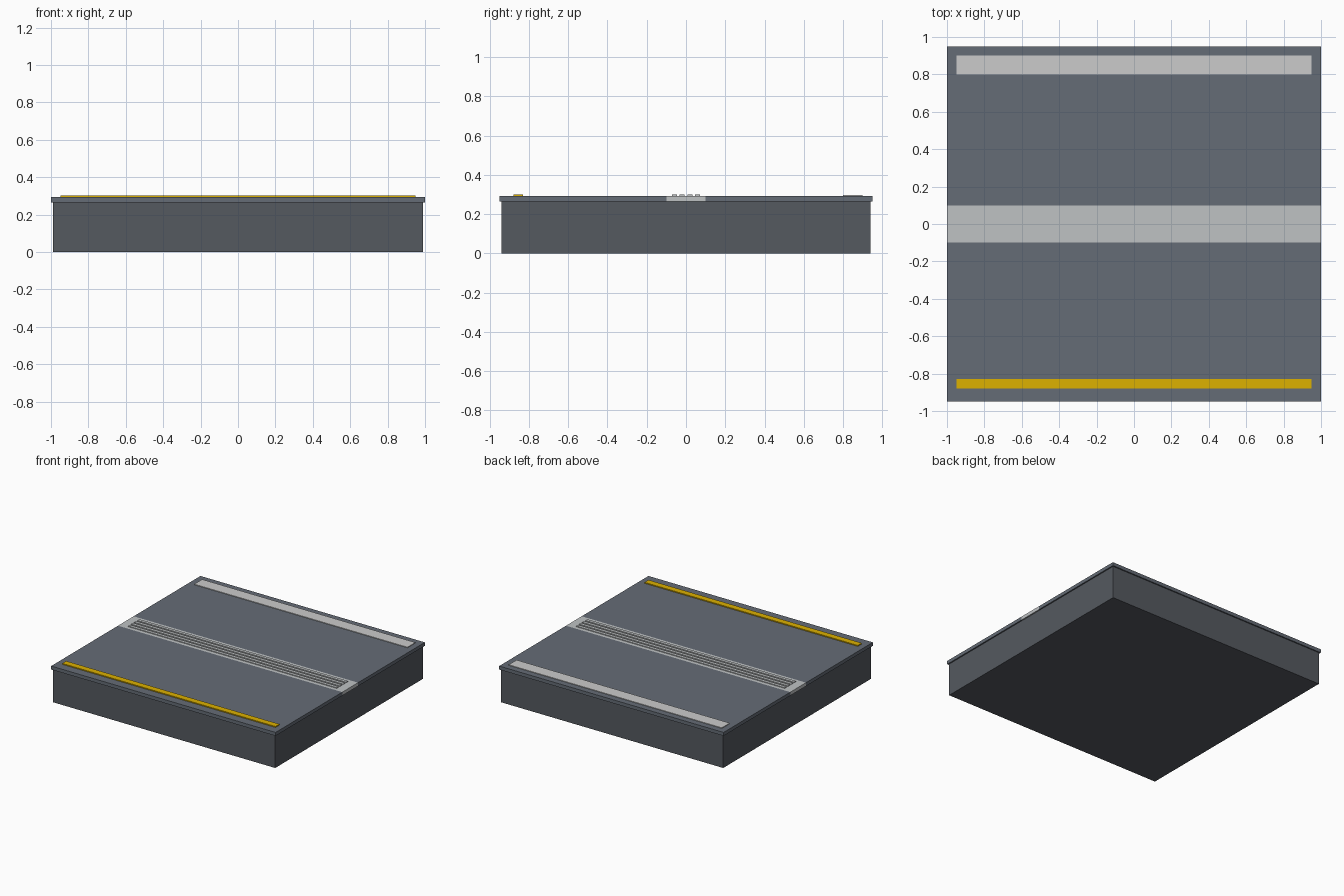
import bpy

if "Cube" in bpy.data.objects:
    bpy.data.objects.remove(bpy.data.objects["Cube"])


def material(name, rgb):
    m = bpy.data.materials.new(name)
    m.diffuse_color = (*rgb, 1)
    m.use_nodes = True
    m.node_tree.nodes["Principled BSDF"].inputs["Base Color"].default_value = m.diffuse_color
    return m


def box(name, x, y, z, mat):
    """Box from (min, max) ranges on each axis."""
    bpy.ops.mesh.primitive_cube_add(size=1, location=[(a + b) / 2 for a, b in (x, y, z)])
    o = bpy.context.object
    o.name = name
    o.scale = [b - a for a, b in (x, y, z)]
    bpy.ops.object.transform_apply(location=False, rotation=False, scale=True)
    o.data.materials.append(mat)
    return o


dark = material("dark_base", (0.09, 0.10, 0.115))
slate = material("slate_deck", (0.13, 0.15, 0.18))
light = material("light_grey", (0.52, 0.54, 0.55))
white = material("pale_line", (0.62, 0.64, 0.64))
yellow = material("yellow_line", (0.72, 0.44, 0.0))

BOTTOM, TOP = 0.265, 0.293

# Base block
box("base_block", (-0.99, 0.99), (-0.94, 0.94), (0, BOTTOM), dark)

# Deck slabs either side of the central strip
box("deck_front", (-1, 1), (-0.95, -0.1), (BOTTOM, TOP), slate)
box("deck_back", (-1, 1), (0.1, 0.95), (BOTTOM, TOP), slate)

# Central strip with raised ribs
box("central_strip", (-1, 1), (-0.1, 0.1), (BOTTOM, TOP), light)
for i in range(4):
    y = (i - 1.5) * 0.039
    box(f"strip_rib_{i + 1}", (-0.93, 0.93), (y - 0.0125, y + 0.0125), (TOP, 0.299), light)

# Painted edge lines
box("front_edge_line", (-0.95, 0.95), (-0.88, -0.83), (TOP, 0.301), yellow)
box("back_edge_line", (-0.95, 0.95), (0.80, 0.90), (TOP, 0.298), white)
